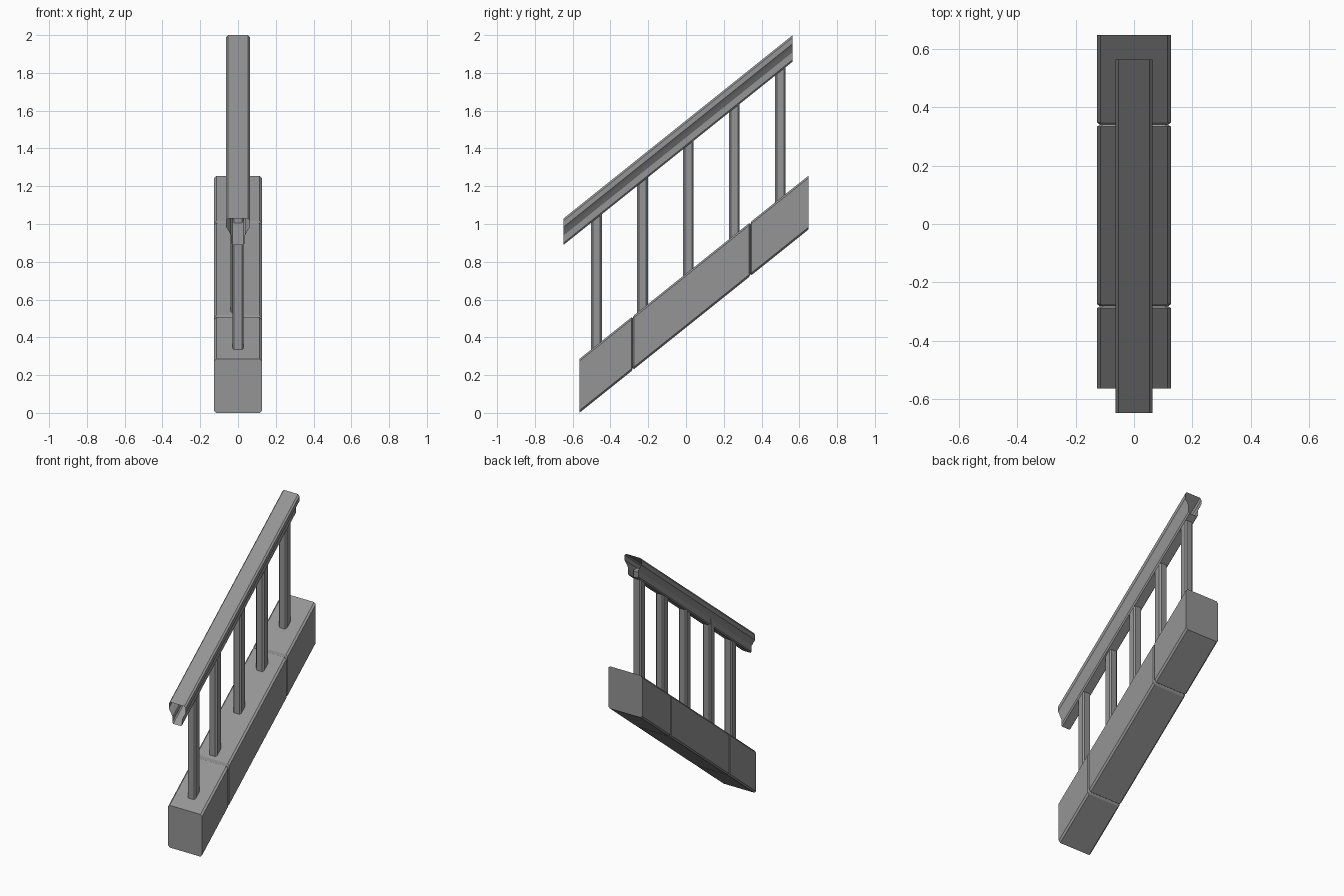
import bpy, bmesh

cube = bpy.data.objects.get("Cube")
if cube:
    bpy.data.objects.remove(cube, do_unlink=True)

grey = bpy.data.materials.new("stone grey")
grey.use_nodes = True
colour = (0.3, 0.3, 0.3, 1)
grey.diffuse_color = colour
grey.node_tree.nodes["Principled BSDF"].inputs["Base Color"].default_value = colour

SLOPE = 0.8
START, END = -0.565, 0.648   # stringer ends; the rail is shifted to the mirror image


def loft(name, rings, capped):
    """Skin a list of equal rings of points."""
    bm = bmesh.new()
    loops = [[bm.verts.new(p) for p in ring] for ring in rings]
    for a, b in zip(loops, loops[1:]):
        for i in range(len(a)):
            j = (i + 1) % len(a)
            bm.faces.new((a[i], a[j], b[j], b[i]))
    if capped:
        bm.faces.new(loops[0])
        bm.faces.new(loops[-1])
    bmesh.ops.recalc_face_normals(bm, faces=bm.faces)
    mesh = bpy.data.meshes.new(name)
    bm.to_mesh(mesh)
    bm.free()
    mesh.materials.append(grey)
    obj = bpy.data.objects.new(name, mesh)
    bpy.context.collection.objects.link(obj)
    return obj


def chamfered(w, h, c):
    """Chamfered rectangle, half sizes w and h."""
    right = [(w - c, -h), (w, c - h), (w, h - c), (w - c, h)]
    return right + [(-x, z) for x, z in reversed(right)]


# Sloping base: three blocks with chamfered joints
HALF_W, HALF_H, GROOVE = 0.127, 0.1425, 0.01


def base_ring(y, inset=0):
    mid = HALF_H + (y - START) * SLOPE
    return [(x, y, mid + z) for x, z in chamfered(HALF_W - inset, HALF_H - inset, 0.012)]


joints = [-0.282, 0.341]
edges = [START] + joints + [END]
for n, (a, b) in enumerate(zip(edges, edges[1:])):
    rings = []
    if a in joints:
        rings += [base_ring(a, GROOVE), base_ring(a + 0.007)]
    else:
        rings.append(base_ring(a))
    if b in joints:
        rings += [base_ring(b - 0.007), base_ring(b, GROOVE)]
    else:
        rings.append(base_ring(b))
    loft(("lower", "middle", "upper")[n] + "_base_block", rings, True)

# Handrail: moulded hollow profile with open ends
half = [(0.053, 0), (0.063, -0.012), (0.063, -0.045), (0.052, -0.062),
        (0.037, -0.09), (0.037, -0.13), (0.03, -0.14)]
profile = half + [(-x, z) for x, z in reversed(half)]
loft("handrail", [[(x, y, 2 + (y + START) * SLOPE + z) for x, z in profile]
                  for y in (-END, -START)], False)

# Balusters: chamfered square posts between base and rail
for i in range(5):
    y = -0.474 + 0.2435 * i
    x = -0.01 if i == 1 else 0
    foot = 2 * HALF_H + (y - START) * SLOPE - 0.05
    head = 2 + (y + START) * SLOPE - 0.07
    loft(f"baluster_{i + 1}",
         [[(x + px, y + py, z) for px, py in chamfered(0.03, 0.028, 0.009)]
          for z in (foot, head)], True)
